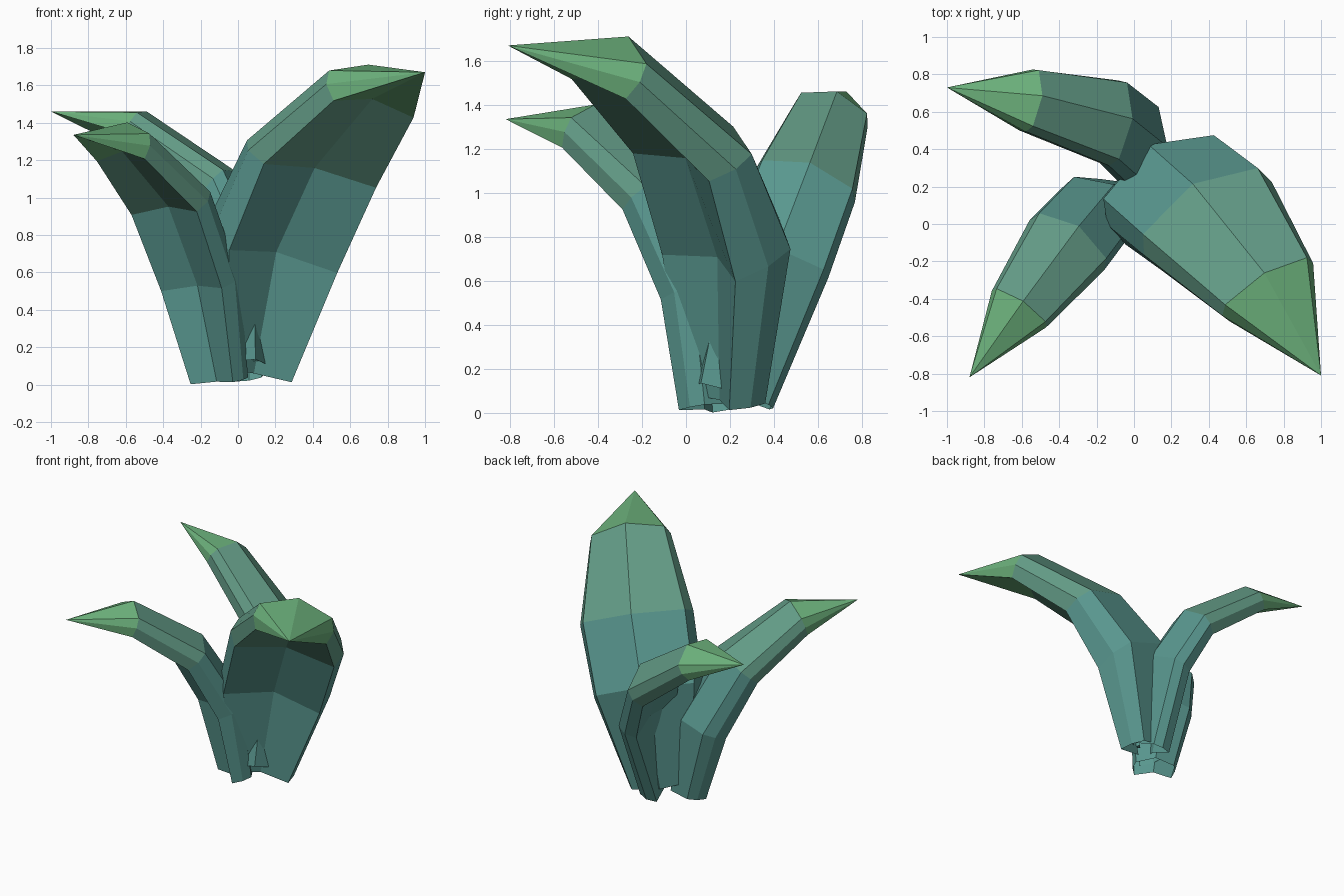
import bpy, bmesh
from mathutils import Vector
from math import radians, cos, sin

if "Cube" in bpy.data.objects:
    bpy.data.objects.remove(bpy.data.objects["Cube"])


def material(name, rgb):
    m = bpy.data.materials.new(name)
    m.diffuse_color = (*rgb, 1)
    m.use_nodes = True
    m.node_tree.nodes["Principled BSDF"].inputs["Base Color"].default_value = m.diffuse_color
    return m


MATS = [material("teal", (0.10, 0.31, 0.275)),
        material("teal_green", (0.125, 0.33, 0.24)),
        material("leaf_green", (0.15, 0.44, 0.20))]

# arched eight-sided leaf section: (width, thickness) factors
SECTION = [(-1, 0), (-.9, .5), (0, 1), (.9, .5), (1, 0), (.88, -.53), (0, -.18), (-.88, -.53)]


def leaf(name, across, rings, tip):
    """rings: (centre, half width, thickness, pitch of the upper side)"""
    w = Vector(across).normalized()
    back = Vector((-w.y, w.x, 0)).normalized()
    if back.dot(Vector(tip) - Vector(rings[0][0])) > 0:
        back = -back
    bm = bmesh.new()
    loops = []
    for (c, half, thick, pitch) in rings:
        a = radians(pitch)
        n = back * cos(a) + Vector((0, 0, sin(a)))
        n = (n - w * n.dot(w)).normalized()
        loops.append([bm.verts.new(Vector(c) + w * half * u + n * thick * v)
                      for u, v in SECTION])
    count = len(SECTION)
    point = bm.verts.new(tip)
    faces = []
    for k in range(count):
        j = (k + 1) % count
        for i, (lo, hi) in enumerate(zip(loops, loops[1:])):
            bm.faces.new((lo[k], lo[j], hi[j], hi[k])).material_index = (0, 0, 1)[i]
        bm.faces.new((loops[-1][k], loops[-1][j], point)).material_index = 2
    # temporary cap gives dependable normals, then the foot is left open
    cap = bm.faces.new(loops[0][::-1])
    bmesh.ops.recalc_face_normals(bm, faces=bm.faces)
    bmesh.ops.delete(bm, geom=[cap], context='FACES_ONLY')
    me = bpy.data.meshes.new(name)
    bm.to_mesh(me)
    bm.free()
    for m in MATS:
        me.materials.append(m)
    bpy.context.collection.objects.link(bpy.data.objects.new(name, me))


# broad leaf leaning to the front right
leaf("large_leaf", (.85, .49, -.18),
     [((.07, .18, .065), .23, .18, 10),
      ((.185, .185, .735), .385, .30, 30),
      ((.395, .03, 1.18), .40, .235, 32),
      ((.715, -.35, 1.555), .285, .18, 62)], (1.0, -.81, 1.67))

# narrow leaf leaning to the back left
leaf("back_leaf", (.1, .95, -.3),
     [((.04, .225, .075), .18, .14, 10),
      ((.04, .41, .69), .25, .15, 25),
      ((-.11, .54, 1.03), .24, .15, 50),
      ((-.56, .66, 1.355), .175, .13, 60)], (-1.0, .73, 1.46))

# narrow leaf leaning to the front left
leaf("front_leaf", (.83, -.56, .04),
     [((-.10, .105, .02), .155, .14, 10),
      ((-.20, .07, .54), .222, .18, 20),
      ((-.36, -.115, .97), .24, .16, 40),
      ((-.615, -.455, 1.27), .175, .14, 70)], (-.88, -.82, 1.335))

# tiny shoot poking out at the foot of the large leaf
bpy.ops.mesh.primitive_cone_add(vertices=4, radius1=.025, depth=.09, location=(.09, .15, .17))
shoot = bpy.context.object
shoot.name = "small_shoot"
shoot.data.materials.append(MATS[0])
